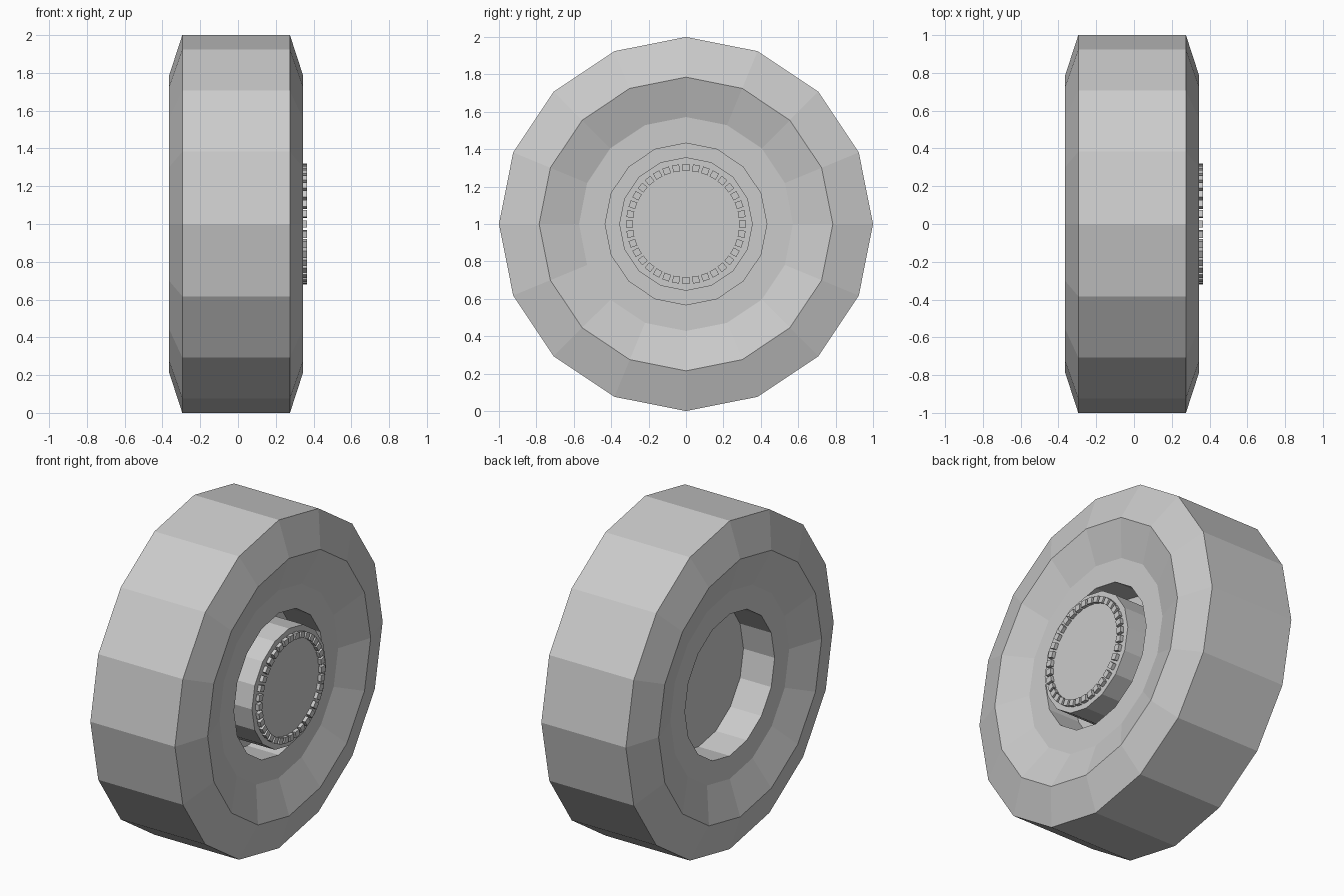
import bpy
import bmesh
from math import cos, sin, radians, tau
from mathutils import Matrix, Vector

cube = bpy.data.objects.get("Cube")
if cube:
    bpy.data.objects.remove(cube, do_unlink=True)

SIDES = 16
PEGS = 36
AXLE_Z = 1.0

grey = bpy.data.materials.new("plain grey")
colour = (0.6, 0.6, 0.6, 1)
grey.diffuse_color = colour
grey.use_nodes = True
grey.node_tree.nodes["Principled BSDF"].inputs["Base Color"].default_value = colour


def finish(name, bm):
    """Turn a bmesh into a flat-shaded object on the axle."""
    bmesh.ops.recalc_face_normals(bm, faces=bm.faces)
    mesh = bpy.data.meshes.new(name)
    bm.to_mesh(mesh)
    bm.free()
    mesh.materials.append(grey)
    obj = bpy.data.objects.new(name, mesh)
    obj.location.z = AXLE_Z
    bpy.context.collection.objects.link(obj)
    return obj


def lathe(name, profile):
    """Revolve (x, radius) points around the x axis and cap both ends."""
    bm = bmesh.new()
    rings = []
    for x, r in profile:
        angles = [tau * i / SIDES for i in range(SIDES)]
        rings.append([bm.verts.new((x, r * cos(a), r * sin(a))) for a in angles])
    for a, b in zip(rings, rings[1:]):
        for i in range(SIDES):
            j = (i + 1) % SIDES
            bm.faces.new((a[i], a[j], b[j], b[i]))
    bm.faces.new(rings[0])
    bm.faces.new(rings[-1])
    return finish(name, bm)


# Tyre with bevelled shoulders, dished sides and a solid central web
MID = -0.01
half = [(0.075, 0.432), (0.285, 0.432), (0.285, 0.572), (0.355, 0.785), (0.285, 1.0)]
outer = [(MID + x, r) for x, r in half]
inner = [(MID - x, r) for x, r in half]
lathe("wheel", inner + outer[::-1])

# Hub standing on the web
lathe("hub", [(0.06, 0.357), (0.344, 0.357)])

# Ring of small square studs on the hub face
bm = bmesh.new()
for i in range(PEGS):
    turn = Matrix.Rotation(radians(360 / PEGS * i), 4, "X")
    place = Matrix.Translation(Vector((0.353, 0, 0.302)))
    size = Matrix.Diagonal((0.024, 0.037, 0.037, 1))
    bmesh.ops.create_cube(bm, size=1, matrix=turn @ place @ size)
finish("hub_studs", bm)
